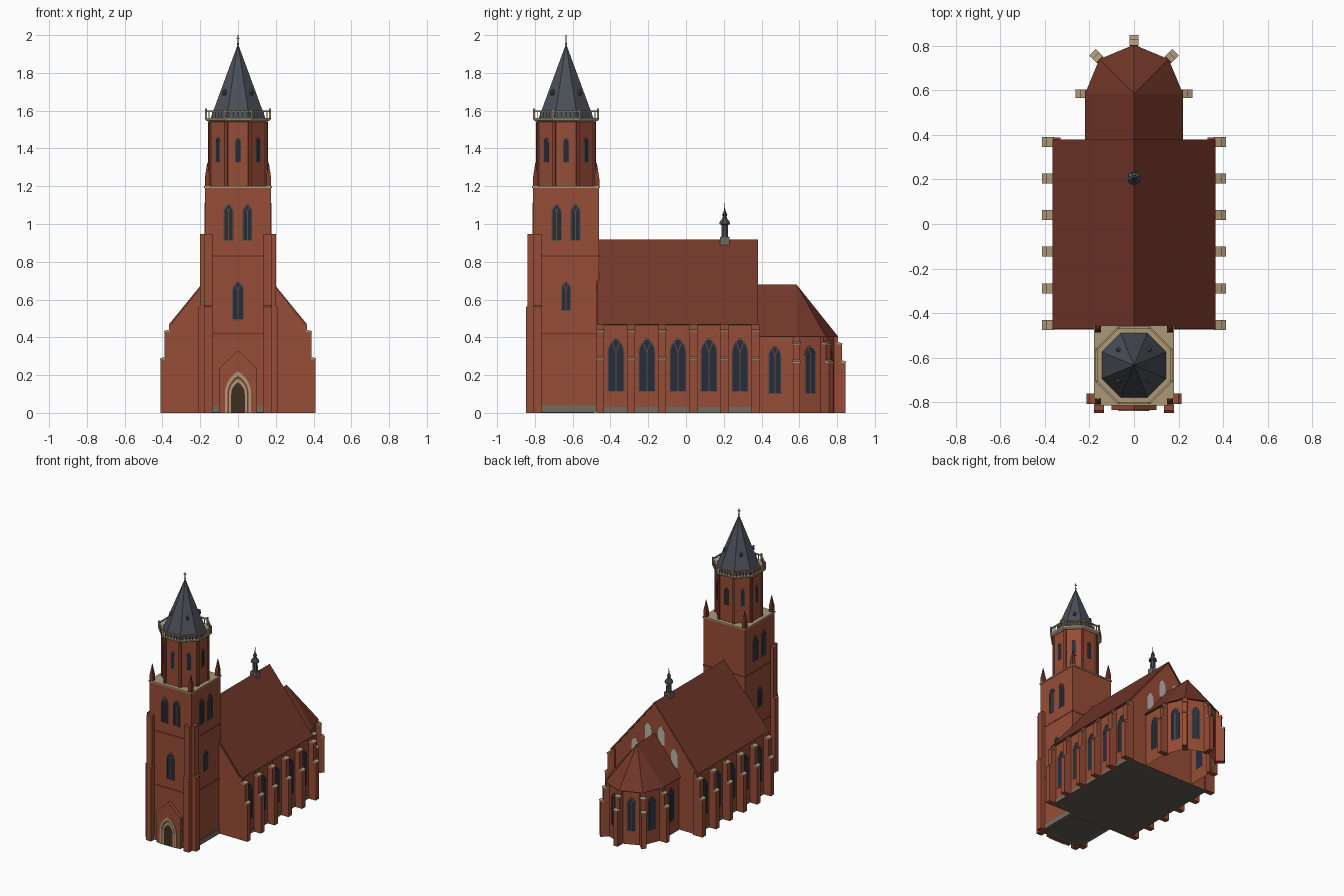
import bpy, bmesh, math
from mathutils import Matrix, Vector

if "Cube" in bpy.data.objects:
    bpy.data.objects.remove(bpy.data.objects["Cube"])

def colour(name, r, g, b):
    m = bpy.data.materials.new(name)
    m.diffuse_color = [(c / 255) ** 2.2 for c in (r, g, b)] + [1]
    m.use_nodes = True
    m.node_tree.nodes["Principled BSDF"].inputs["Base Color"].default_value = m.diffuse_color
    return m

BRICK = colour("brick", 150, 78, 58)
DARK_BRICK = colour("dark_brick", 122, 60, 46)
ROOF = colour("roof_tile", 114, 58, 45)
SLATE = colour("slate", 76, 80, 88)
GLASS = colour("glass", 42, 48, 62)
FRAME = colour("window_frame", 100, 76, 68)
STONE = colour("sandstone", 170, 150, 118)
PLINTH = colour("plinth_grey", 115, 107, 98)
FLOOR = colour("floor", 100, 94, 84)
DOOR = colour("door_wood", 66, 50, 36)
PLASTER = colour("plaster", 185, 180, 172)

parts = {}

def part(name, mat):
    return parts.setdefault(name, (bmesh.new(), mat))[0]

# Shape helpers: every shape is added to a named part
def loft(bm, loops, closed=False, bottom=True):
    rows = [[bm.verts.new(p) for p in lp] for lp in loops]
    n = len(rows[0])
    for a, b in zip(rows, rows[1:] + (rows[:1] if closed else [])):
        for i in range(n):
            j = (i + 1) % n
            bm.faces.new((a[i], a[j], b[j], b[i]))
    if not closed:
        bm.faces.new(rows[-1])
        if bottom:
            bm.faces.new(rows[0])

def prism(bm, pts, vec, bottom=True):
    pts = [Vector(p) for p in pts]
    loft(bm, [pts, [p + Vector(vec) for p in pts]], bottom=bottom)

def box(bm, x0, x1, y0, y1, z0, z1):
    prism(bm, [(x0, y0, z0), (x1, y0, z0), (x1, y1, z0), (x0, y1, z0)], (0, 0, z1 - z0))

def octagon(a, z, cy):
    r = a / math.cos(math.pi / 8)
    return [(r * math.cos(math.pi * (k + .5) / 4), cy + r * math.sin(math.pi * (k + .5) / 4), z) for k in range(8)]

def lathe(bm, profile, cy):
    loft(bm, [octagon(r, z, cy) for r, z in profile])

# Wall frame: local x along the wall, local -y outwards, 0 degrees = front
def wall(x, y, deg):
    return Matrix.Translation((x, y, 0)) @ Matrix.Rotation(math.radians(deg), 4, 'Z')

def panel(bm, M, outline, d0, d1):
    loft(bm, [[M @ Vector((u, -d, v)) for u, v in outline] for d in (d0, d1)])

def ring(bm, M, outer, inner, d0, d1):
    loft(bm, [[M @ Vector((u, -d, v)) for u, v in o]
              for o, d in ((outer, d0), (outer, d1), (inner, d1), (inner, d0))], True)

def arch(w, z0, z1, n=5):
    s = z1 - .866 * w
    right = [(-w / 2 + w * math.cos(t * math.pi / 3 / n), s + w * math.sin(t * math.pi / 3 / n)) for t in range(n + 1)]
    return [(-w / 2, z0), (w / 2, z0)] + right + [(-u, v) for u, v in right[-2::-1]]

def bar(bm, M, a, b, t, d):
    n = Vector((a[1] - b[1], b[0] - a[0])).normalized() * t / 2
    a, b = Vector(a), Vector(b)
    panel(bm, M, [a - n, b - n, b + n, a + n], 0, d)

def window(M, w, z0, z1, t=.006, tracery=True):
    panel(part("window_glass", GLASS), M, arch(w, z0, z1), -.002, .001)
    bm = part("window_frames", FRAME)
    ring(bm, M, arch(w, z0, z1), arch(w - 2 * t, z0 + t, z1 - 1.73 * t), -.002, .003)
    if tracery:
        s = z1 - .866 * w
        bar(bm, M, (0, z0), (0, s), .005, .0025)
        for k in (-1, 1):
            bar(bm, M, (0, s), (k * w / 4, s + .64 * w), .005, .0025)

# Two-stage buttress; with caps it gets stone slabs and a strip up to the eaves
def buttress(name, M, w, d1, h1, d2, h2, caps=True):
    def side(bm, prof, w):
        prism(bm, [M @ Vector((w / 2, -d, z)) for d, z in prof], M.to_3x3() @ Vector((-w, 0, 0)))
    strip = [(.014, h2 + .008), (.014, h2 + .04), (-.02, h2 + .04)] if caps else [(-.02, h2)]
    side(part(name, BRICK), [(-.02, 0), (d1, 0), (d1, h1), (d2, h1 + .008), (d2, h2)] + strip, w)
    if caps:
        for a, b, h in ((d2, d1, h1), (.012, d2, h2)):
            side(part("buttress_caps", STONE), [(a - .003, h - .003), (b + .003, h - .003), (b + .003, h + .003), (a - .003, h + .012)], w + .005)

# Tower shaft, bands, plinth
TY, TH = -.635, .175
def square(bm, h, z0, z1):
    box(bm, -h, h, TY - h, TY + h, z0, z1)
square(part("tower_shaft", BRICK), TH, .003, 1.19)
square(part("tower_plinth", PLINTH), TH + .003, .002, .04)
square(part("floor_slabs", FLOOR), .15, 0, .01)
for z in (.42, .83):
    square(part("tower_bands", DARK_BRICK), TH + .002, z - .006, z + .006)
square(part("tower_cornice", STONE), TH + .005, 1.19, 1.2)
for k in (-1, 1):
    buttress("tower_buttresses", wall(k * .158, TY - TH, 0), .045, .038, .56, .028, .948, False)
    buttress("tower_buttresses", wall(k * TH, TY - .15, k * 90), .045, .038, .56, .026, .948, False)
    for j in (-1, 1):
        x, y, bm = k * .162, TY + j * .162, part("corner_pinnacles", DARK_BRICK)
        loft(bm, [[(x + a * r, y + b * r, z) for a, b in ((-1, -1), (1, -1), (1, 1), (-1, 1))]
                  for r, z in ((.014, 1.2), (.014, 1.24), (.001, 1.325))])

# Tower windows on the front and both sides
for deg in (0, 90, -90):
    M = wall(0, TY, deg) @ Matrix.Translation((0, -TH, 0))
    for u in (-.05, .05):
        window(M @ Matrix.Translation((u, 0, 0)), .056, .91, 1.11)
    window(M, *((.065, .49, .70) if deg == 0 else (.056, .54, .70)))

# Gabled portal
M = wall(0, TY - TH, 0)
panel(part("portal_gable", BRICK), M, [(-.1, 0), (.1, 0), (.1, .235), (0, .33), (-.1, .235)], 0, .025)
ring(part("portal_arches", STONE), M, arch(.14, 0, .22), arch(.112, 0, .196), .02, .03)
ring(part("portal_inner_arch", DARK_BRICK), M, arch(.112, 0, .196), arch(.096, 0, .182), .02, .027)
ring(part("portal_arches", STONE), M, arch(.096, 0, .182), arch(.072, 0, .161), .02, .028)
panel(part("door", DOOR), M, arch(.072, 0, .161), .02, .026)

# Octagonal belfry with corner strips and windows
lathe(part("belfry", BRICK), [(.15, 1.195), (.15, 1.55)], TY)
for k in range(8):
    M = wall(0, TY, 45 * k)
    window(M @ Matrix.Translation((0, -.15, 0)), .034, 1.325, 1.46, .004, False)
    panel(part("belfry_corner_strips", DARK_BRICK), wall(0, TY, 45 * k + 22.5),
          [(-.009, 1.2), (.009, 1.2), (.009, 1.54), (-.009, 1.54)], .14, .169)

# Gallery and railing
lathe(part("gallery", STONE), [(.152, 1.54), (.172, 1.55), (.174, 1.553), (.174, 1.56), (.1, 1.561)], TY)
rail = part("gallery_railing", STONE)
loft(rail, [octagon(a, z, TY) for a, z in ((.165, 1.594), (.174, 1.594), (.174, 1.602), (.165, 1.602))], True)
corners = [Vector(p) for p in octagon(.169, 0, TY)]
for a, b in zip(corners, corners[1:] + corners[:1]):
    for i in range(6):
        p, r, h = a.lerp(b, i / 6), *((.005, 1.612) if i == 0 else (.0025, 1.598))
        box(rail, p.x - r, p.x + r, p.y - r, p.y + r, 1.556, h)

# Spire, dormers and cross
lathe(part("spire", SLATE), [(.145, 1.56), (.0015, 1.95)], TY)
for k in range(4):
    M = wall(0, TY, 45 + 90 * k)
    panel(part("spire_dormers", SLATE), M, [(-.009, 1.68), (.009, 1.68), (.009, 1.7), (0, 1.712), (-.009, 1.7)], .07, .108)
    panel(part("dormer_openings", GLASS), M, [(-.007, 1.682), (.007, 1.682), (.007, 1.699), (-.007, 1.699)], .1, .109)
lathe(part("spire_cross", FRAME), [(.002, 1.945), (.006, 1.953), (.002, 1.961)], TY)
box(part("spire_cross", FRAME), -.002, .002, TY - .002, TY + .002, 1.94, 2.0)
box(part("spire_cross", FRAME), -.011, .011, TY - .002, TY + .002, 1.981, 1.986)

# Nave body, roof, plinth
Y0, Y1 = -.475, .375
prism(part("nave_walls", BRICK), [(-.35, Y0, .003), (.35, Y0, .003), (.35, Y0, .468), (0, Y0, .907), (-.35, Y0, .468)], (0, Y1 - Y0, 0))
prism(part("nave_roof", ROOF), [(x, Y0 + .003, z) for x, z in
      ((.366, .468), (0, .917), (-.366, .468), (-.35, .464), (0, .9), (.35, .464))], (0, Y1 - Y0 + .002, 0))
box(part("nave_plinth", PLINTH), -.353, .353, Y0 + .002, Y1 - .002, .002, .03)
box(part("floor_slabs", FLOOR), -.348, .348, Y0 + .003, Y1 - .003, 0, .01)
for k in (-1, 1):
    for i in range(6):
        y = -.453 + i * .1642
        buttress("nave_buttresses", wall(k * .35, y, k * 90), .04, .06, .285, .04, .43)
        if i < 5:
            window(wall(k * .35, y + .082, k * 90), .09, .11, .40)
    # Blind niches in the rear gable
    for x, z in ((.055, .745), (.165, .605)):
        panel(part("gable_niches", PLASTER), wall(k * x, Y1, 180), arch(.055, z - .14, z), -.002, .002)

# Choir with polygonal apse
CY = .585
def apse(r, z):
    arc = [(r * math.cos(math.pi * i / 4), CY + r * math.sin(math.pi * i / 4), z) for i in range(5)]
    return [(r, .37, z)] + arc + [(-r, .37, z)]
prism(part("choir_walls", BRICK), apse(.205, 0), (0, 0, .408), bottom=False)
bm = part("choir_roof", ROOF)
e = [bm.verts.new(p) for p in apse(.22, .405)]
r0, r1 = bm.verts.new((0, .37, .68)), bm.verts.new((0, CY, .68))
bm.faces.new(e)
bm.faces.new((e[0], e[1], r1, r0))
bm.faces.new((e[5], e[6], r0, r1))
bm.faces.new((e[6], e[0], r0))
for i in range(1, 5):
    bm.faces.new((e[i], e[i + 1], r1))
for i, p in enumerate(apse(.205, 0)[1:6]):
    buttress("choir_buttresses", wall(p[0], p[1], 90 + 45 * i), .035, .055, .268, .035, .365)
for i in range(4):
    M = wall(0, CY, 112.5 + 45 * i) @ Matrix.Translation((0, -.205 * math.cos(math.pi / 8), 0))
    window(M, .065, .10, .36)
for k in (-1, 1):
    window(wall(k * .205, .47, k * 90), .07, .10, .36)

# Ridge turret
box(part("ridge_turret_base", PLINTH), -.024, .024, .181, .229, .885, .93)
lathe(part("ridge_turret", SLATE), [(.022, .925), (.018, .935), (.017, .995), (.028, 1.0), (.026, 1.012), (.012, 1.03),
      (.01, 1.042), (.014, 1.048), (.008, 1.06), (.003, 1.075), (.001, 1.112)], .205)

# Turn every part into an object
for name, (bm, mat) in parts.items():
    bmesh.ops.recalc_face_normals(bm, faces=bm.faces)
    me = bpy.data.meshes.new(name)
    bm.to_mesh(me)
    bm.free()
    me.materials.append(mat)
    bpy.context.collection.objects.link(bpy.data.objects.new(name, me))
